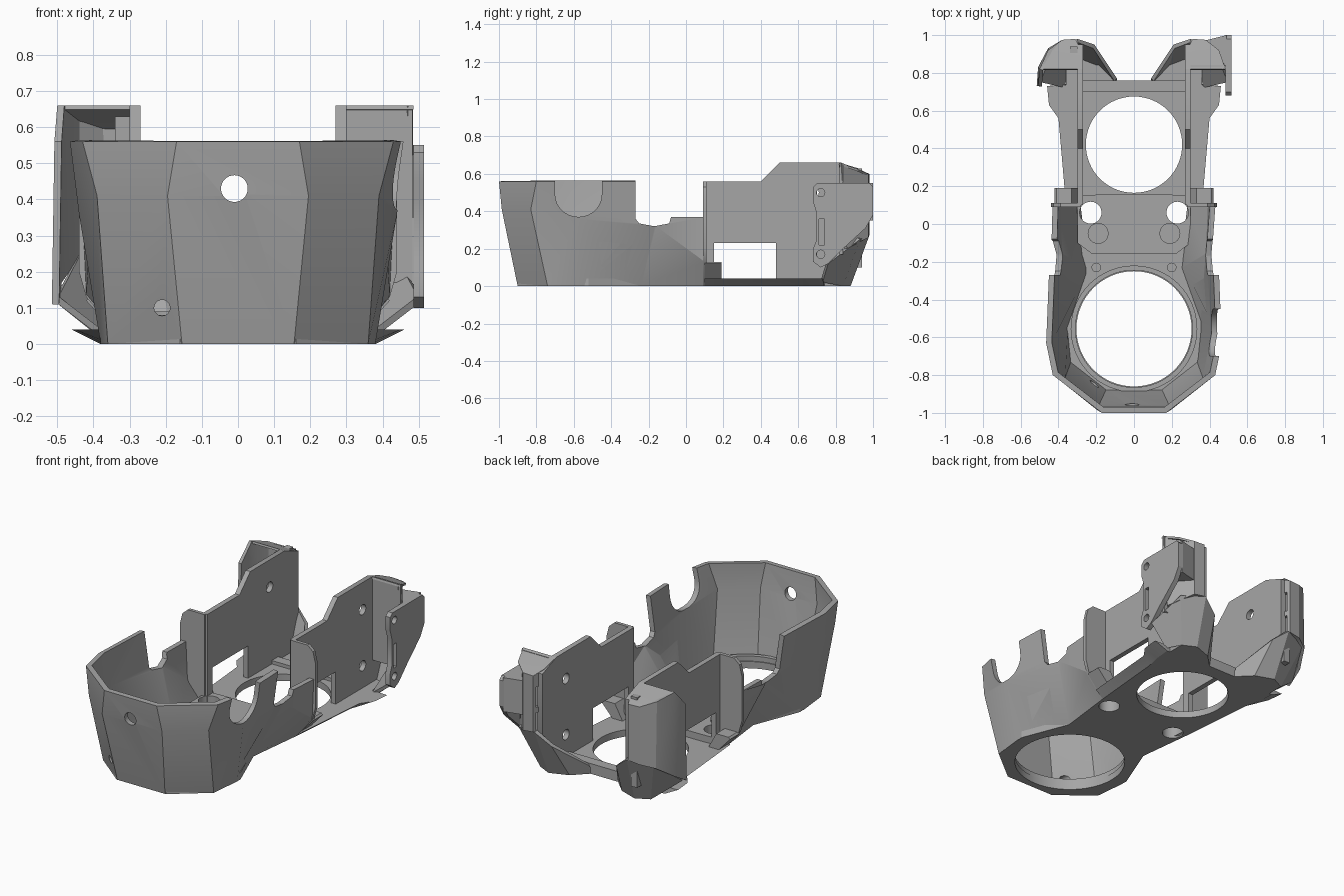
import bpy, bmesh, math
from mathutils import Matrix

old = bpy.data.objects.get("Cube")
if old:
    bpy.data.objects.remove(old)

grey = bpy.data.materials.new("mid grey plastic")
grey.use_nodes = True
grey.diffuse_color = (0.38, 0.38, 0.38, 1)
grey.node_tree.nodes["Principled BSDF"].inputs["Base Color"].default_value = (0.38, 0.38, 0.38, 1)


def finish(name, bm):
    me = bpy.data.meshes.new(name)
    bm.to_mesh(me)
    bm.free()
    me.materials.append(grey)
    ob = bpy.data.objects.new(name, me)
    bpy.context.scene.collection.objects.link(ob)
    return ob


def solid(name, a_pts, b_pts):
    """Closed solid between two matching loops of points."""
    bm = bmesh.new()
    a = [bm.verts.new(p) for p in a_pts]
    b = [bm.verts.new(p) for p in b_pts]
    bm.faces.new(a)
    bm.faces.new(b)
    for i in range(len(a)):
        j = (i + 1) % len(a)
        bm.faces.new((a[i], a[j], b[j], b[i]))
    bmesh.ops.recalc_face_normals(bm, faces=bm.faces)
    return finish(name, bm)


def prism(name, pts, axis, lo, hi):
    """Extrude a 2D outline along an axis between lo and hi."""
    place = {"x": lambda p, d: (d, p[0], p[1]),
             "y": lambda p, d: (p[0], d, p[1]),
             "z": lambda p, d: (p[0], p[1], d)}[axis]
    return solid(name, [place(p, lo) for p in pts], [place(p, hi) for p in pts])


def box(name, x0, x1, y0, y1, z0, z1):
    return prism(name, [(x0, y0), (x1, y0), (x1, y1), (x0, y1)], "z", z0, z1)


def disc(u, v, r, n=32):
    return [(u + r * math.cos(2 * math.pi * i / n), v + r * math.sin(2 * math.pi * i / n)) for i in range(n)]


def strip(name, columns, thickness):
    """Loft neighbouring columns of points, then thicken inwards."""
    bm = bmesh.new()
    grid = [[bm.verts.new(p) for p in col] for col in columns]
    for a, b in zip(grid, grid[1:]):
        for k in range(len(a) - 1):
            bm.faces.new((a[k], b[k], b[k + 1], a[k + 1]))
    ob = finish(name, bm)
    mod = ob.modifiers.new("wall", "SOLIDIFY")
    mod.thickness, mod.offset, mod.use_even_offset = thickness, -1, True
    return ob


def bake(ob):
    me = bpy.data.meshes.new_from_object(ob.evaluated_get(bpy.context.evaluated_depsgraph_get()))
    ob.modifiers.clear()
    ob.data = me


def cut(ob, *cutters):
    for c in cutters:
        mod = ob.modifiers.new("cut", "BOOLEAN")
        mod.object, mod.operation, mod.solver = c, "DIFFERENCE", "EXACT"
    bake(ob)
    for c in cutters:
        bpy.data.objects.remove(c)


def mirror(points):
    """Half outline on +x, completed with its mirror image."""
    return points + [(-p[0],) + tuple(p[1:]) for p in reversed(points)]


# Floor with fan openings and screw holes
half = [(.16, -.9), (.36, -.74), (.38, -.52), (.27, -.24), (.31, .1), (.36, .72),
        (.36, .84), (.28, .88), (.17, .84), (.09, .76)]
floor = prism("floor", mirror(half), "z", 0, .04)
cut(floor, prism("c", disc(0, -.555, .305, 64), "z", -1, 1),
    prism("c", disc(0, .42, .255, 64), "z", -1, 1),
    *[prism("c", disc(s * .23, .06, .058), "z", -1, 1) for s in (1, -1)])

# Raised middle deck with bosses
deck = prism("middle_deck", mirror([(.22, -.16), (.3, -.1), (.3, .15), (.2, .155)]), "z", .03, .08)
cut(deck, prism("c", disc(0, .42, .262, 64), "z", -1, 1),
    *[prism("c", disc(s * .23, .06, .058), "z", -1, 1) for s in (1, -1)])
for s in (1, -1):
    prism("deck_boss", disc(s * .19, -.05, .055), "z", .07, .09)
    prism("locating_pin", disc(s * .2, -.23, .025, 16), "z", .03, .08)
box("rear_crossbar", -.27, .27, .70, .76, .03, .06)

# Fan seat ring
ring = prism("fan_seat_ring", disc(0, -.555, .335, 64), "z", .035, .07)
cut(ring, prism("c", disc(0, -.555, .31, 64), "z", -1, 1))

# Faceted front cup, cut by the side gaps, a cable notch and two holes
cols = [[(.155, -.9, 0), (.195, -.985, .41), (.17, -1, .56)],
        [(.36, -.74, 0), (.39, -.83, .41), (.43, -.8, .56)],
        [(.38, -.55, 0), (.44, -.58, .36), (.465, -.63, .56)],
        [(.27, -.24, 0), (.41, -.16, .32), (.45, -.26, .56)],
        [(.31, .1, 0), (.42, .1, .13), (.44, .1, .56)]]
left = [[(-x, y, z) for x, y, z in c] for c in reversed(cols)]
cup = strip("front_cup", left + cols, .03)
gap = [(-.27, .7), (-.27, .36), (-.25, .335), (-.17, .32), (-.09, .335), (-.08, .37), (.2, .37), (.2, .7)]
notch = [(-.7, .7)] + [(-.575 + .125 * math.cos(a), .49 + .12 * math.sin(a))
                       for a in [math.pi * (1 + i / 14) for i in range(15)]] + [(-.45, .7)]
cut(cup, prism("c", gap, "x", -1, 1), prism("c", notch, "x", .3, .6),
    prism("c", disc(-.01, .43, .037), "y", -1.1, -.8),
    prism("c", disc(-.21, .1, .022), "y", -1.1, -.7))

# Side structures; the rear pods differ left and right
wall = [(.1, 0), (.1, .56), (.4, .56), (.5, .66), (.82, .66), (.95, .61), (.95, .22), (.86, 0)]
skirt = [[(.09, .76, 0), (.09, .77, .05)], [(.17, .84, 0), (.21, .95, .2)],
         [(.28, .88, 0), (.3, .98, .27)], [(.36, .84, 0), (.44, .93, .25)],
         [(.38, .73, .02), (.51, .76, .12)]]
rear = [[(.28, .92, .22), (.28, .92, .62)], [(.31, .98, .27), (.31, .98, .6)],
        [(.38, .975, .26), (.38, .975, .6)]]
tail = {1: [[(.48, .86, .2), (.485, .83, .66)]],
        -1: [[(.455, .93, .24), (.455, .92, .63)], [(.508, .83, .17), (.5, .82, .66)],
             [(.515, .73, .11), (.508, .73, .56)]]}

for s, side in ((1, "left"), (-1, "right")):
    def flip(columns):
        out = [[(s * x, y, z) for x, y, z in c] for c in columns]
        return out[::-1] if s > 0 else out

    def sx(points):
        return [(s * p[0], *p[1:]) for p in points]

    # Tall plate with a window and screw holes
    plate = prism(side + "_side_plate", wall, "x", *sorted((s * .27, s * .30)))
    holes = [(.73, .5), (.73, .17)] if s > 0 else [(.68, .5)]
    cut(plate, box("c", -1, 1, .15, .48, .04, .23),
        *[prism("c", disc(y, z, .03), "x", -1, 1) for y, z in holes])
    # Rounded panel and low block that close the front end of the plate
    prism(side + "_end_panel", sx([(.28, 0), (.31, 0), (.42, .13), (.44, .2), (.44, .47), (.425, .53),
                                   (.39, .56), (.28, .56)]), "y", .09, .11)
    prism(side + "_low_block", sx([(.28, 0), (.31, 0), (.42, .12), (.41, .13), (.33, .13), (.28, .04)]),
          "y", .1, .19)
    # Bevelled flange beside the rear opening
    lower = [(.28, .1), (.31, .1), (.35, .55), (.37, .64), (.38, .74), (.28, .74)]
    upper = [(.28, .1), (.36, .1), (.4, .56), (.45, .63), (.46, .73), (.28, .74)]
    solid(side + "_flange", sx([(x, y, 0) for x, y in lower]), sx([(x, y, .04) for x, y in upper]))
    # Rear pod: sloping skirt, upright shell with slots, sloping cap
    bake(strip(side + "_pod_skirt", flip(skirt), .02))
    shell = strip(side + "_pod_shell", flip(rear + tail[s]), .02)
    cutters = []
    for z in (.32, .47):
        c = box("c", -.014, .014, -.06, .06, z - .06, z + .06)
        c.data.transform(Matrix.Translation((s * .295, .95, 0)) @ Matrix.Rotation(s * math.radians(60), 4, "Z"))
        cutters.append(c)
    cut(shell, *cutters)
    wide = .485 if s > 0 else .5
    cap = [[(.27, .82, .66), (wide, .82, .66)], [(.28, .92, .625), (.45, .92, .625)],
           [(.31, .98, .6), (.38, .975, .6)]]
    bake(strip(side + "_pod_cap", flip(cap), .012))

# The left pod has a closed front, the right one an open recess with a thick cheek
box("left_pod_front_wall", .30, .483, .82, .84, .17, .655)
box("right_pod_cheek", -.34, -.30, .82, .94, .1, .63)

# Slotted mounting bracket on the left side only, joined to the pod by a web
bracket = prism("mounting_bracket", [(.68, .53), (.7, .55), (.98, .55), (1, .53), (1, .38), (.96, .31), (.84, .2),
                                     (.76, .12), (.72, .1), (.68, .13), (.68, .2), (.695, .24), (.695, .4),
                                     (.68, .45)], "x", .485, .515)
cut(bracket, box("c", .4, .6, .71, .74, .22, .36),
    *[prism("c", disc(.72, z, .022), "x", .4, .6) for z in (.17, .5)])
prism("bracket_web", [(.37, .97), (.48, .84), (.49, .84), (.49, 1)], "z", .35, .55)

# Keep facet edges crisp, soften only shallow bends
bpy.ops.object.select_all(action="DESELECT")
for ob in bpy.context.scene.collection.objects:
    if ob.type == "MESH":
        ob.select_set(True)
        bpy.context.view_layer.objects.active = ob
bpy.ops.object.shade_smooth_by_angle(angle=math.radians(25))
